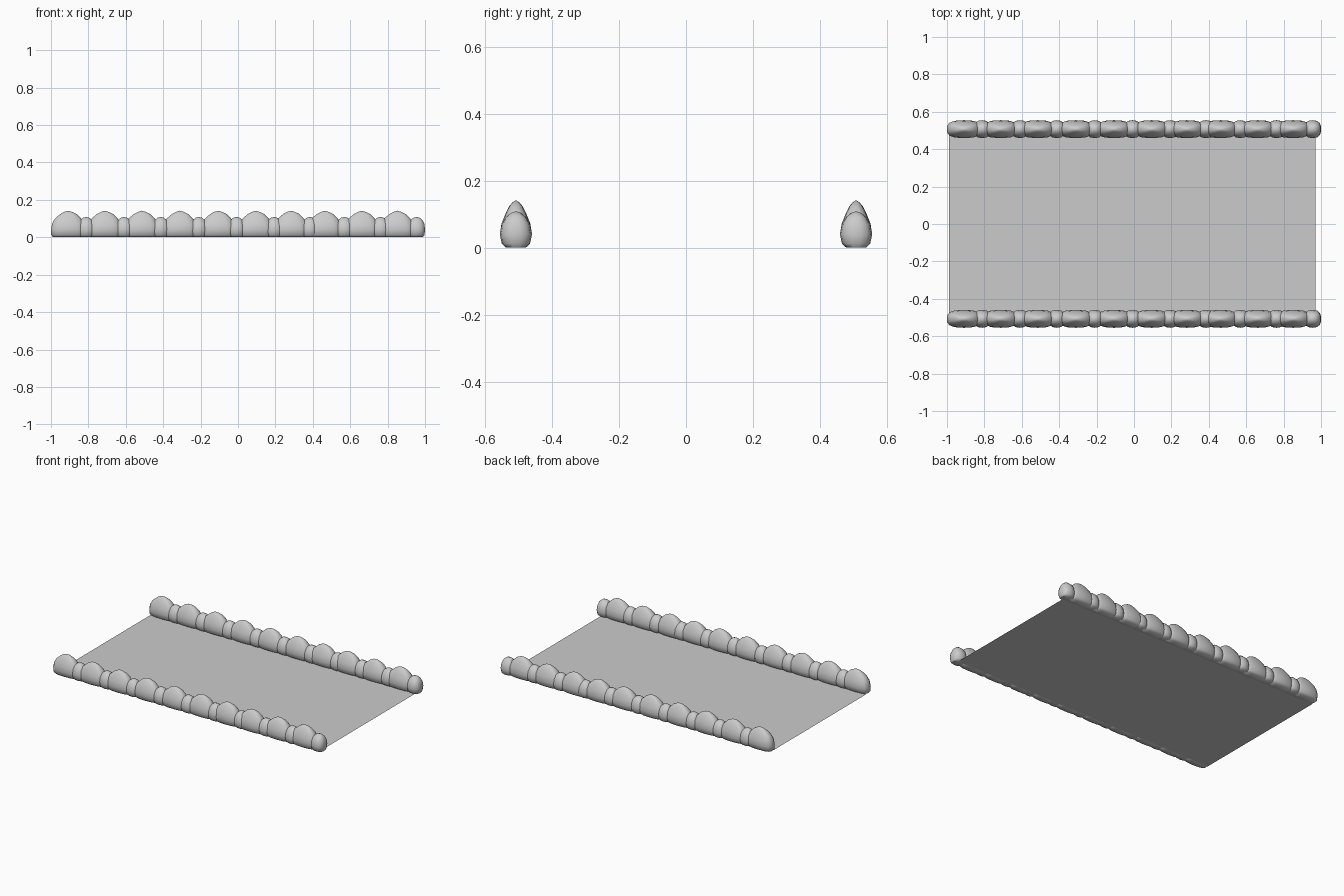
import bpy, bmesh, math

if "Cube" in bpy.data.objects:
    bpy.data.objects.remove(bpy.data.objects["Cube"])

SEG = 14
# ring profiles: (z, half length x, half width y, x shift)
BIG = [(0.001, 0.080, 0.030, 0), (0.012, 0.090, 0.041, 0), (0.040, 0.091, 0.048, 0),
       (0.072, 0.085, 0.043, 0), (0.100, 0.070, 0.032, 0), (0.124, 0.044, 0.020, 0.002),
       (0.136, 0.020, 0.010, 0.001)]
SMALL = [(0.001, 0.034, 0.030, 0), (0.012, 0.042, 0.042, 0), (0.040, 0.045, 0.048, 0),
         (0.070, 0.042, 0.042, 0), (0.092, 0.032, 0.029, 0), (0.104, 0.018, 0.015, 0)]


def sgn_pow(v, p):
    return math.copysign(abs(v) ** p, v)


def add_stone(bm, x, rings, apex, power):
    """Loft rounded-rectangle rings up to a soft peak."""
    loops = []
    for z, hx, hy, dx in rings:
        loop = []
        for i in range(SEG):
            a = 2 * math.pi * (i + 0.5) / SEG
            c, s = math.cos(a), math.sin(a)
            m = math.cos(math.pi / SEG) ** power
            loop.append(bm.verts.new((x + dx + hx * sgn_pow(c, power) / m,
                                      hy * sgn_pow(s, power), z)))
        loops.append(loop)
    for lo, hi in zip(loops, loops[1:]):
        for i in range(SEG):
            j = (i + 1) % SEG
            bm.faces.new((lo[i], lo[j], hi[j], hi[i]))
    bm.faces.new(loops[0][::-1])
    top = bm.verts.new((x, 0, apex))
    for i in range(SEG):
        bm.faces.new((loops[-1][i], loops[-1][(i + 1) % SEG], top))


def make_object(name, bm):
    mesh = bpy.data.meshes.new(name)
    bm.to_mesh(mesh)
    bm.free()
    ob = bpy.data.objects.new(name, mesh)
    bpy.context.collection.objects.link(ob)
    return ob


# Stone borders: alternating large peaked and small round stones
big_x = [-0.909, -0.713, -0.515, -0.311, -0.107, 0.094, 0.283, 0.463, 0.661, 0.851]
small_x = [-0.812, -0.610, -0.413, -0.210, -0.008, 0.193, 0.385, 0.568, 0.762, 0.955]
for name, y in (("front_stone_border", -0.507), ("back_stone_border", 0.507)):
    bm = bmesh.new()
    for x in big_x:
        add_stone(bm, x, BIG, 0.142, 0.72)
    for x in small_x:
        add_stone(bm, x, SMALL, 0.109, 0.8)
    ob = make_object(name, bm)
    ob.location.y = y
    bpy.ops.object.select_all(action='DESELECT')
    ob.select_set(True)
    bpy.context.view_layer.objects.active = ob
    bpy.ops.object.shade_smooth_by_angle(angle=math.radians(50))

# Flat path surface between the borders
bm = bmesh.new()
bm.faces.new([bm.verts.new(p) for p in
              ((-0.99, -0.49, 0), (0.97, -0.49, 0), (0.97, 0.49, 0), (-0.99, 0.49, 0))])
make_object("path_surface", bm)
